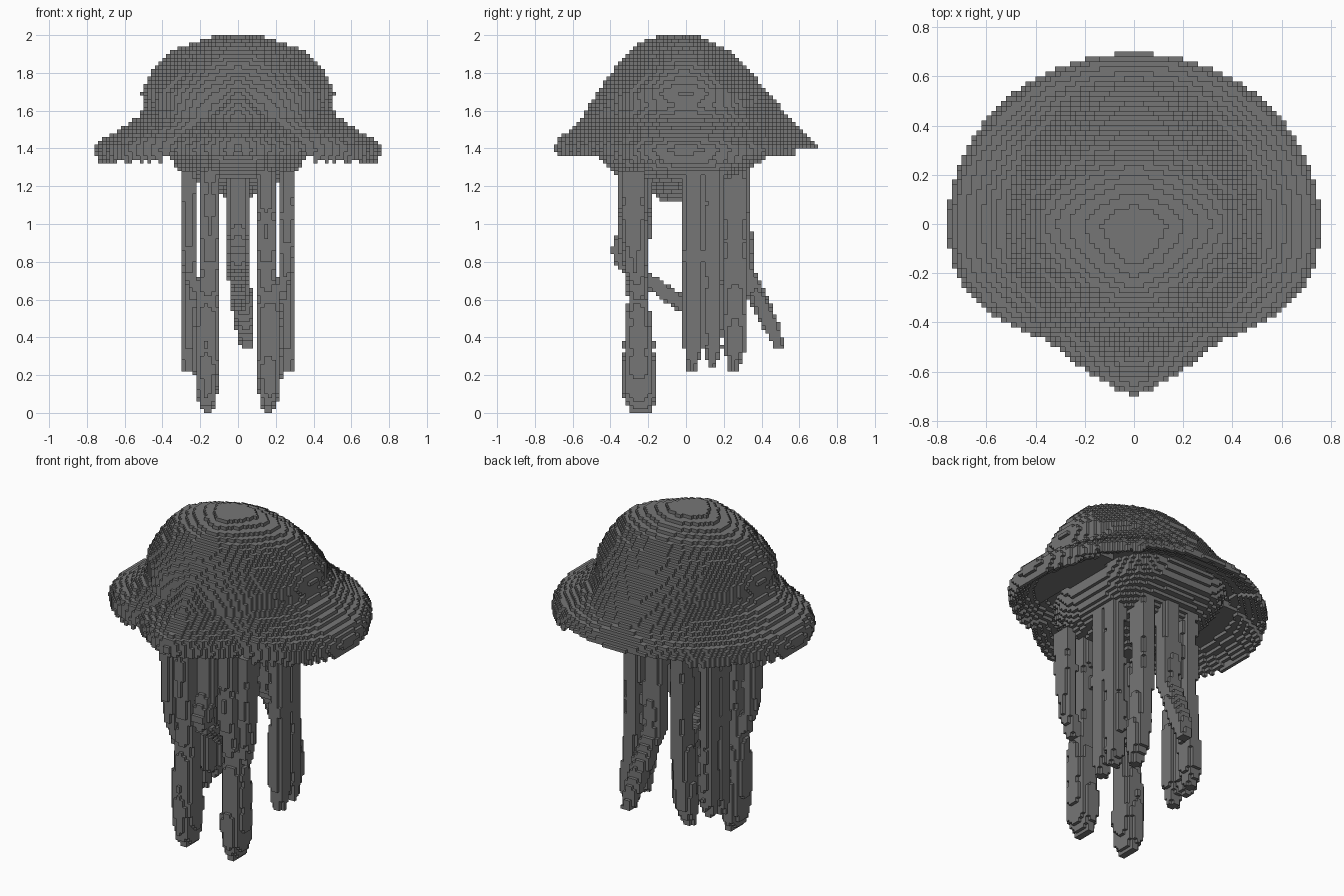
import bpy
import bmesh
import math

V = 0.02  # block size

old = bpy.data.objects.get("Cube")
if old:
    bpy.data.objects.remove(old, do_unlink=True)

grey = bpy.data.materials.new("dark grey")
grey.use_nodes = True
grey.diffuse_color = (0.18, 0.18, 0.18, 1)
grey.node_tree.nodes["Principled BSDF"].inputs["Base Color"].default_value = (0.18, 0.18, 0.18, 1)


def lerp(table, z):
    """Interpolate rows (z, value, ...) sorted by falling z."""
    if z >= table[0][0]:
        return table[0][1:]
    for a, b in zip(table, table[1:]):
        if z >= b[0]:
            t = (a[0] - z) / (a[0] - b[0])
            return [p + (q - p) * t for p, q in zip(a[1:], b[1:])]
    return table[-1][1:]


def blocks(name, inside, xs, ys, zs):
    """Fill a range with blocks where inside() holds and keep the outer faces."""
    def span(r):
        return range(math.floor(r[0] / V), math.ceil(r[1] / V))
    cells = {(i, j, k) for k in span(zs) for j in span(ys) for i in span(xs)
             if inside((i + .5) * V, (j + .5) * V, (k + .5) * V)}
    bm = bmesh.new()
    verts = {}

    def corner(p):
        if p not in verts:
            verts[p] = bm.verts.new([c * V for c in p])
        return verts[p]

    for cell in sorted(cells):
        for axis in range(3):
            b, c = (axis + 1) % 3, (axis + 2) % 3
            for side in (0, 1):
                near = list(cell)
                near[axis] += 2 * side - 1
                if tuple(near) in cells:
                    continue
                loop = []
                for u, w in ((0, 0), (1, 0), (1, 1), (0, 1)):
                    p = list(cell)
                    p[axis] += side
                    p[b] += u
                    p[c] += w
                    loop.append(corner(tuple(p)))
                bm.faces.new(loop if side else loop[::-1])
    mesh = bpy.data.meshes.new(name)
    bm.to_mesh(mesh)
    bm.free()
    mesh.materials.append(grey)
    obj = bpy.data.objects.new(name, mesh)
    bpy.context.collection.objects.link(obj)
    return obj


# Bell: height, half width, front reach, back reach,
# share of front without the nose, roundness in front, roundness behind
BELL = [
    (2.0, .10, .15, .05, 1, 1.4, 1.4), (1.95, .27, .26, .17, 1, 1.5, 1.5),
    (1.9, .38, .32, .25, 1, 1.7, 1.7), (1.8, .46, .40, .35, .97, 1.95, 1.9),
    (1.7, .515, .47, .43, .94, 2.1, 1.95), (1.62, .49, .52, .50, .90, 2.1, 2),
    (1.57, .53, .55, .54, .85, 2.1, 2), (1.5, .63, .62, .60, .78, 2.2, 2),
    (1.45, .72, .68, .67, .73, 2.4, 2), (1.4, .76, .70, .70, .72, 2.4, 2),
    (1.33, .74, .68, .70, .72, 2.4, 2),
]


def bell(x, y, z):
    w, front, back, share, p, r = lerp(BELL, z)
    x = abs(x)
    if y > 0:
        q = (x / w) ** r + (y / back) ** r
    else:
        q = (x / w) ** p + (-y / (front * share)) ** p
        nose = (x / (w * .95)) ** 1.3 + (-y / front) ** 1.3
        q = min(q, nose)
    # Side lobes hang lowest, with a hollow inside the rim
    if x > .39:
        rim = 1.32 if y < .3 else 1.36
    else:
        rim = 1.36 if y < 0 else 1.39
    return q <= 1 and z > rim + min(.12, .3 * (1 - q))


blocks("bell", bell, (-.8, .8), (-.72, .72), (1.3, 2))

# Underside body: height, half width, front reach, back reach
BODY = [(1.46, .40, .50, .50), (1.37, .37, .48, .46), (1.3, .33, .42, .34),
        (1.25, .28, .37, .28), (1.2, .17, .24, .16), (1.14, .07, .15, .02)]


def body(x, y, z):
    w, front, back = lerp(BODY, z)
    if y > 0:
        return (abs(x) / w) ** 3.5 + (y / back) ** 3.5 <= 1
    return (abs(x) / w) ** 2 + (-y / front) ** 2 <= 1


blocks("underside", body, (-.42, .42), (-.52, .52), (1.14, 1.46))


def tentacle(name, path, phase=0.0):
    """Path rows are height, x, y, half width, half depth."""
    def inside(x, y, z):
        cx, cy, rx, ry = lerp(path, z)
        rough = 1 + .15 * math.sin(31 * z + phase) * math.cos(13 * z + 2 * phase)
        return (abs(x - cx) / rx) ** 2.6 + (abs(y - cy) / ry) ** 2.6 <= rough

    blocks(name, inside, (-.42, .42), (-.5, .56), (path[-1][0], path[0][0]))


# Long front tentacles and the side curtains of strands
for s, side in ((1, "left"), (-1, "right")):
    tentacle("front_tentacle_" + side, [
        (1.28, .15 * s, -.27, .055, .085), (.9, .15 * s, -.27, .055, .08),
        (.75, .15 * s, -.26, .055, .06), (.6, .165 * s, -.255, .065, .055),
        (.4, .17 * s, -.25, .07, .075), (.2, .165 * s, -.25, .07, .09),
        (.06, .165 * s, -.245, .045, .08), (0, .16 * s, -.24, .025, .05)], s)
    tentacle("outer_front_strand_" + side, [
        (1.28, .265 * s, -.28, .045, .065), (1.0, .26 * s, -.28, .04, .06),
        (.75, .255 * s, -.27, .035, .045), (.6, .225 * s, -.25, .025, .03)], s + 3)
    for n, (y, depth, end) in enumerate(((.04, .06, .22), (.145, .05, .24))):
        tentacle(f"side_strand_{n + 1}_{side}", [
            (1.35, .255 * s, y, .045, depth), (.8, .26 * s, y, .042, depth),
            (.6, .25 * s, y, .05, depth * .95), (.35, .255 * s, y, .05, depth * .9),
            (end, .26 * s, y - .01, .03, .02)], n + s)
    tentacle("back_strand_" + side, [
        (1.35, .155 * s, .26, .05, .065), (.8, .155 * s, .26, .045, .065),
        (.6, .17 * s, .26, .05, .06), (.35, .19 * s, .26, .05, .06),
        (.22, .2 * s, .25, .03, .025)], s + 5)

# Front centre tentacle bending under the bell
tentacle("front_centre_tentacle", [
    (1.28, 0, -.27, .06, .07), (1.0, 0, -.3, .055, .05), (.86, 0, -.35, .05, .05),
    (.78, 0, -.31, .05, .06), (.67, 0, -.15, .05, .07), (.6, 0, -.06, .045, .07),
    (.54, 0, -.01, .03, .03)])

# Back centre tentacle trailing outward
tentacle("back_centre_tentacle", [
    (1.36, 0, .27, .06, .06), (1.0, 0, .3, .06, .05), (.78, 0, .3, .06, .055),
    (.66, .01, .36, .06, .05), (.5, .03, .43, .05, .05), (.4, .04, .475, .045, .04),
    (.34, .05, .49, .03, .025)], 2)
